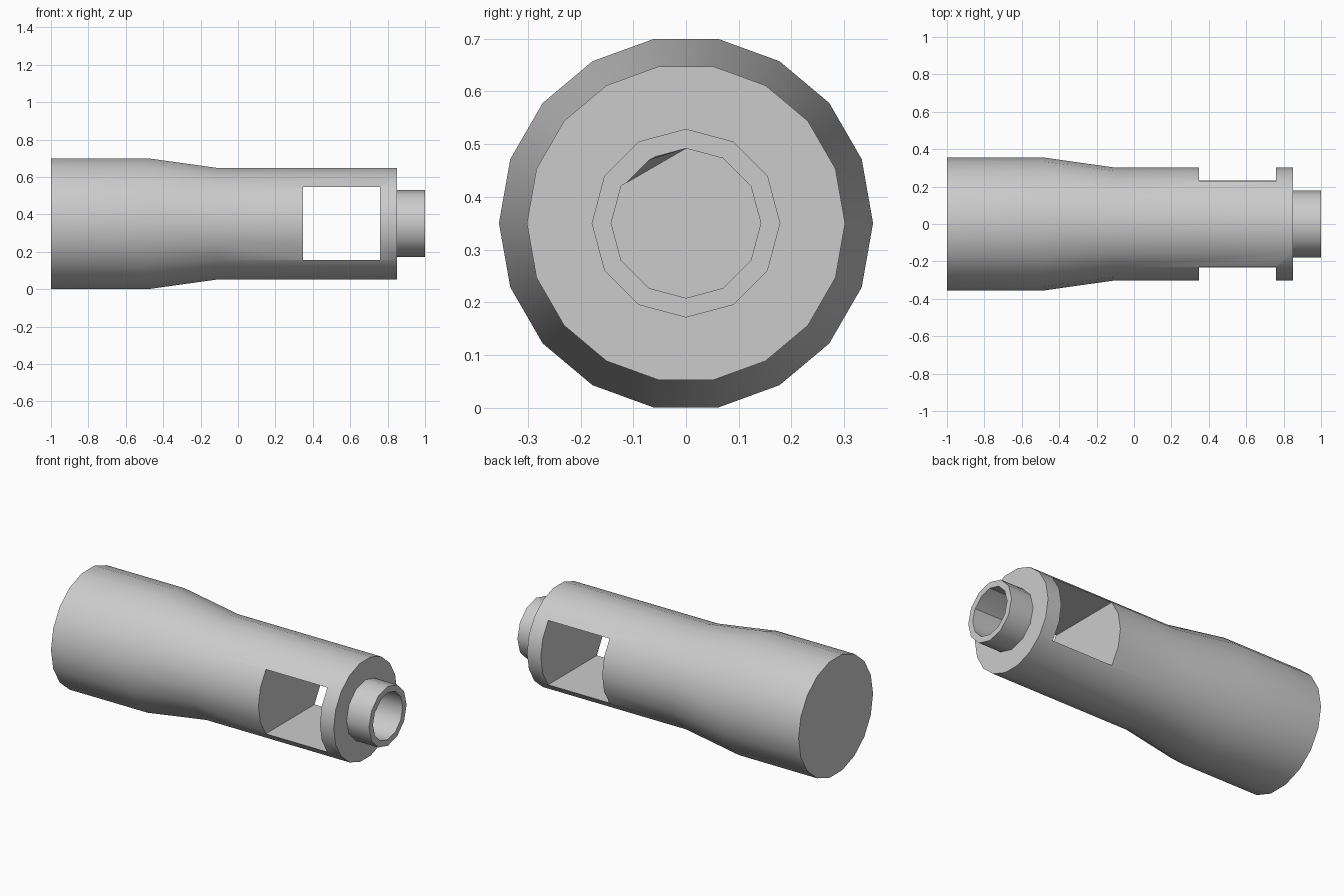
import bpy
import bmesh
from math import cos, sin, pi, radians

CENTRE_Z = 0.35

if "Cube" in bpy.data.objects:
    bpy.data.objects.remove(bpy.data.objects["Cube"], do_unlink=True)

grey = bpy.data.materials.new("plain grey")
grey.use_nodes = True
colour = (0.6, 0.6, 0.6, 1)
grey.diffuse_color = colour
grey.node_tree.nodes["Principled BSDF"].inputs["Base Color"].default_value = colour


def finish(name, bm):
    bmesh.ops.recalc_face_normals(bm, faces=bm.faces)
    mesh = bpy.data.meshes.new(name)
    bm.to_mesh(mesh)
    bm.free()
    mesh.materials.append(grey)
    obj = bpy.data.objects.new(name, mesh)
    bpy.context.collection.objects.link(obj)
    return obj


def turned(name, profile, sides, dent=None):
    """Closed solid turned about the long axis from (x, radius) pairs."""
    bm = bmesh.new()
    rings = []
    for x, r in profile:
        angles = [2 * pi * i / sides for i in range(sides)]
        rings.append([bm.verts.new((x, r * cos(a), CENTRE_Z + r * sin(a))) for a in angles])
    if dent is not None:
        # flatten one corner of the first ring onto its neighbours' chord
        ring = rings[0]
        ring[dent].co = (ring[dent - 1].co + ring[dent + 1].co) / 2
    for a, b in zip(rings, rings[1:]):
        for i in range(sides):
            j = (i + 1) % sides
            bm.faces.new((a[i], a[j], b[j], b[i]))
    bm.faces.new(rings[0])
    bm.faces.new(rings[-1])
    return finish(name, bm)


def block(name, low, high):
    bm = bmesh.new()
    bmesh.ops.create_cube(bm, size=1)
    for v in bm.verts:
        v.co = [lo + (c + 0.5) * (hi - lo) for c, lo, hi in zip(v.co, low, high)]
    return finish(name, bm)


# Main barrel with its taper, and the narrow spigot on the end
barrel = turned("barrel", [(-1, 0.355), (-0.48, 0.355), (-0.105, 0.302), (0.85, 0.302)], 18)
spigot = turned("spigot", [(0.81, 0.179), (1, 0.179)], 12)

# Blind bore in the spigot and the square window through both sides
bore = turned("bore_cutter", [(0.77, 0.142), (1.05, 0.142)], 12, dent=4)
window = block("window_cutter", (0.348, -0.5, 0.157), (0.758, 0.5, 0.545))

bpy.context.view_layer.objects.active = barrel
for tool, operation in ((spigot, "UNION"), (bore, "DIFFERENCE"), (window, "DIFFERENCE")):
    mod = barrel.modifiers.new(tool.name, "BOOLEAN")
    mod.operation = operation
    mod.solver = "EXACT"
    mod.object = tool
    bpy.ops.object.modifier_apply(modifier=mod.name)
    bpy.data.objects.remove(tool, do_unlink=True)

# Round walls smooth, rims and openings sharp
bpy.ops.object.select_all(action="DESELECT")
barrel.select_set(True)
bpy.ops.object.shade_smooth_by_angle(angle=radians(35))
